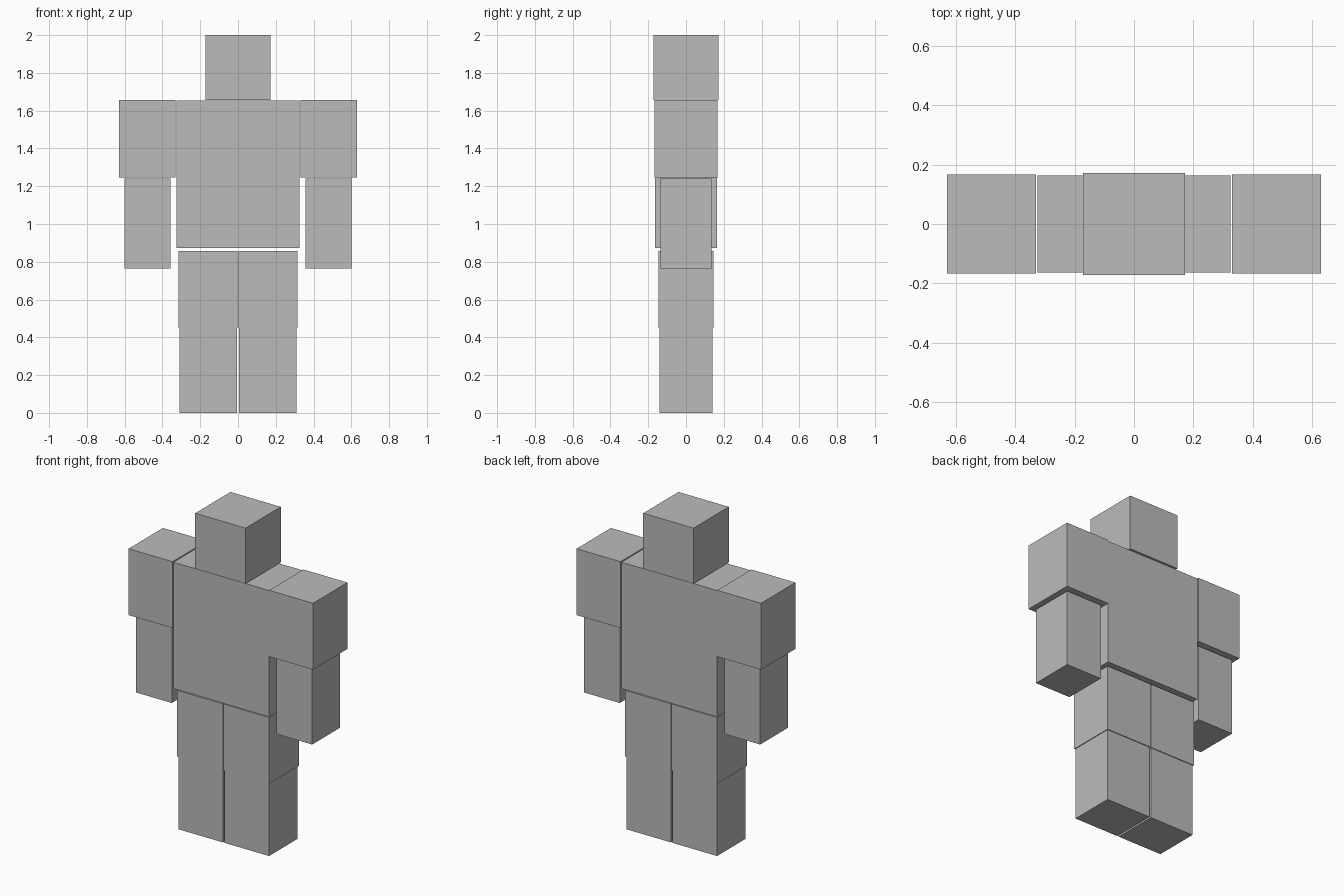
import bpy

old = bpy.data.objects.get("Cube")
if old:
    bpy.data.objects.remove(old, do_unlink=True)

grey = bpy.data.materials.new("plain_grey")
grey.use_nodes = True
colour = (0.5, 0.5, 0.5, 1)
grey.diffuse_color = colour
grey.node_tree.nodes["Principled BSDF"].inputs["Base Color"].default_value = colour


def block(name, x0, x1, depth, z0, z1):
    """Box between two x and two z values, centred on y."""
    bpy.ops.mesh.primitive_cube_add(size=1, location=((x0 + x1) / 2, 0, (z0 + z1) / 2))
    obj = bpy.context.object
    obj.name = name
    obj.scale = (x1 - x0, depth, z1 - z0)
    bpy.ops.object.transform_apply(location=False, rotation=False, scale=True)
    obj.data.materials.append(grey)
    return obj


# Head and torso
block("head", -0.172, 0.172, 0.344, 1.657, 2.0)
block("torso", -0.326, 0.326, 0.326, 0.873, 1.653)

# Limbs: inner x, outer x, depth, bottom, top
limbs = {
    "upper_arm": (0.33, 0.63, 0.335, 1.247, 1.657),
    "forearm": (0.357, 0.602, 0.272, 0.765, 1.24),
    "thigh": (0.002, 0.315, 0.29, 0.45, 0.858),
    "shin": (0.006, 0.31, 0.28, 0.0, 0.45),
}
for part, (inner, outer, depth, bottom, top) in limbs.items():
    block("left_" + part, inner, outer, depth, bottom, top)
    block("right_" + part, -outer, -inner, depth, bottom, top)
